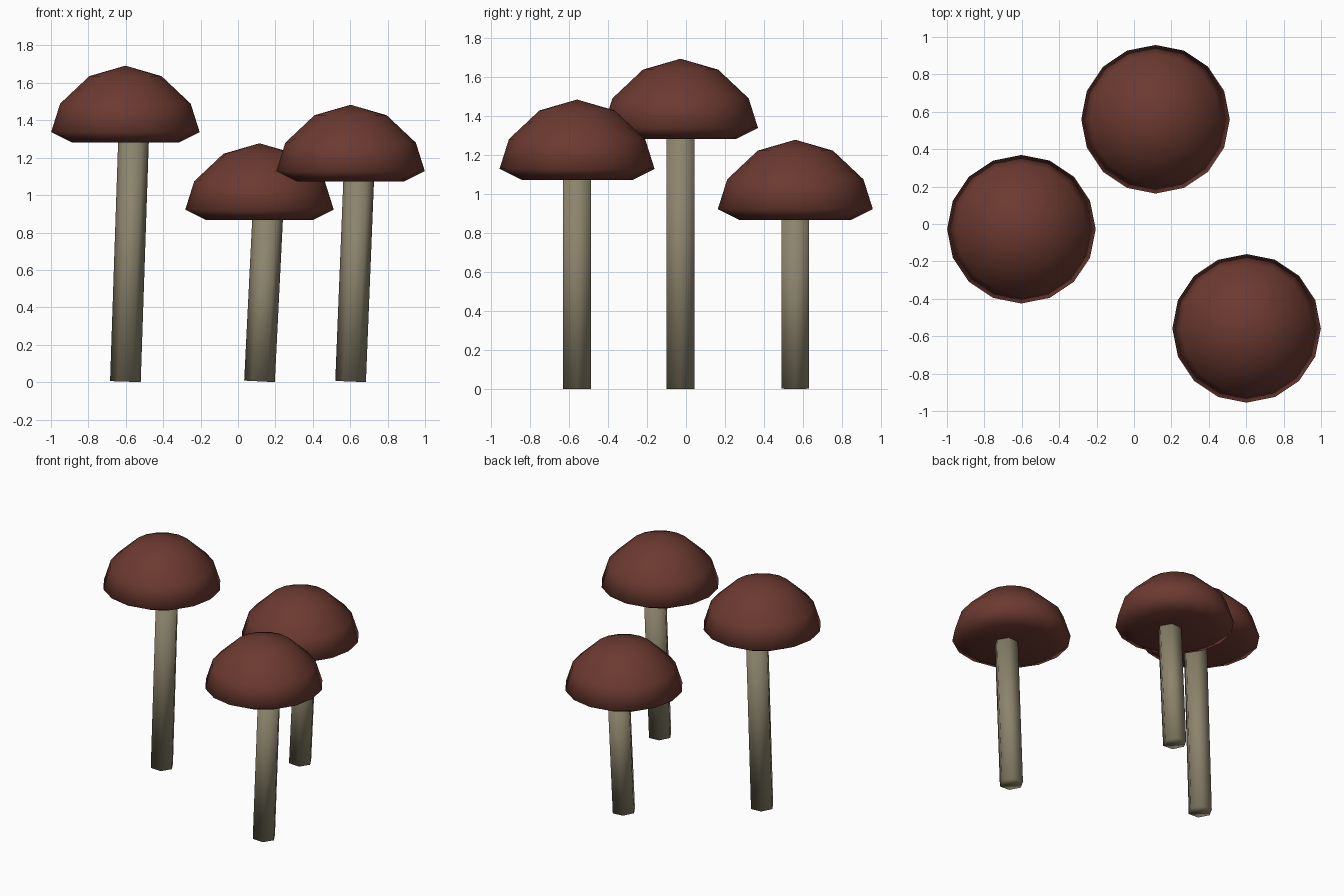
import bpy, bmesh, math
from mathutils import Vector, Matrix

if "Cube" in bpy.data.objects:
    bpy.data.objects.remove(bpy.data.objects["Cube"])


def material(name, rgb):
    m = bpy.data.materials.new(name)
    m.diffuse_color = (*rgb, 1)
    m.use_nodes = True
    m.node_tree.nodes["Principled BSDF"].inputs["Base Color"].default_value = m.diffuse_color
    return m


CAP = material("cap_brown", (0.15, 0.042, 0.03))
STEM = material("stem_tan", (0.26, 0.23, 0.15))


def finish(bm, name, mat):
    bmesh.ops.recalc_face_normals(bm, faces=bm.faces)
    for f in bm.faces:
        f.smooth = True
    me = bpy.data.meshes.new(name)
    bm.to_mesh(me)
    bm.free()
    me.materials.append(mat)
    ob = bpy.data.objects.new(name, me)
    bpy.context.collection.objects.link(ob)
    return ob


# Cap: profile (radius, height) turned in 16 steps, flat underside
PROFILE = [(0, 0.411), (0.193, 0.355), (0.349, 0.208), (0.397, 0.056), (0.285, 0), (0, 0)]


def make_cap(name, x, y, z):
    bm = bmesh.new()
    vs = [bm.verts.new((r, 0, h)) for r, h in PROFILE]
    es = [bm.edges.new(p) for p in zip(vs, vs[1:])]
    bmesh.ops.spin(bm, geom=vs + es, cent=(0, 0, 0), axis=(0, 0, 1),
                   angle=math.tau, steps=16, use_duplicate=False)
    bmesh.ops.remove_doubles(bm, verts=bm.verts, dist=1e-4)
    finish(bm, name, CAP).location = (x, y, z)


# Stem: six-sided rod leaning slightly towards +x, ending just inside the cap
def make_stem(name, x, y, z, r=0.082, lean=0.043):
    tilt = math.atan2(lean, z)
    length = math.hypot(lean, z) + 0.02
    bm = bmesh.new()
    bmesh.ops.create_cone(bm, cap_ends=True, segments=6, radius1=r, radius2=r, depth=length,
                          matrix=Matrix.Translation((0, 0, length / 2)) @ Matrix.Rotation(math.pi / 2, 4, 'Z'))
    ob = finish(bm, name, STEM)
    ob.location = (x, y, r * math.sin(tilt))
    ob.rotation_euler = (0, tilt, 0)


# Three mushrooms: x, y, height of the cap underside
for label, x, y, z in (("tall", -0.602, -0.028, 1.281),
                       ("short", 0.115, 0.56, 0.866),
                       ("middle", 0.602, -0.558, 1.072)):
    make_stem(label + "_stem", x, y, z)
    make_cap(label + "_cap", x, y, z)
